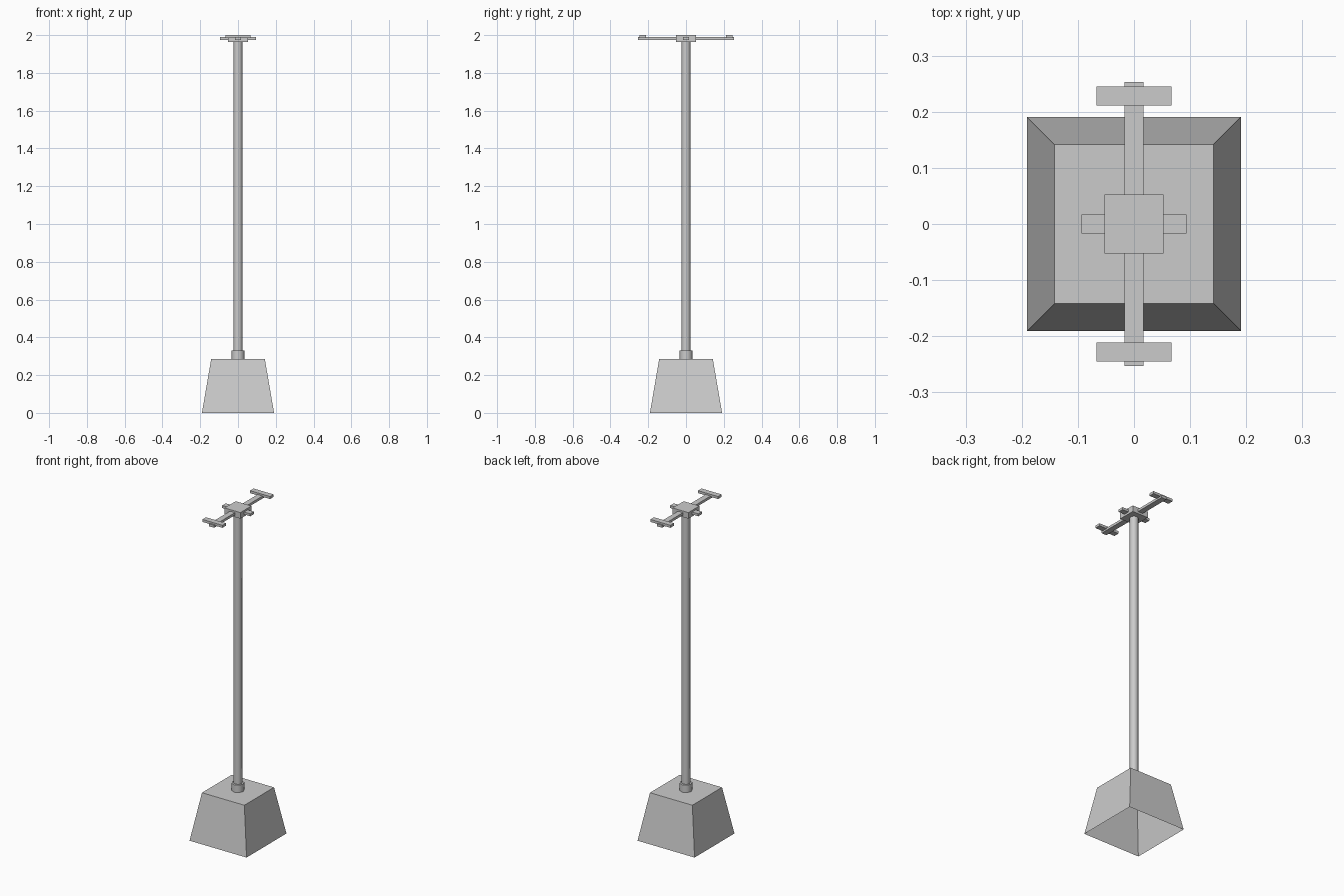
import bpy, bmesh
from math import radians, sqrt
from mathutils import Matrix

if "Cube" in bpy.data.objects:
    bpy.data.objects.remove(bpy.data.objects["Cube"])


def finish(bm, name):
    mesh = bpy.data.meshes.new(name)
    bm.to_mesh(mesh)
    bm.free()
    obj = bpy.data.objects.new(name, mesh)
    bpy.context.collection.objects.link(obj)
    return obj


def box(name, half_x, half_y, z0, z1, y=0.0):
    bm = bmesh.new()
    mat = Matrix.Translation((0, y, (z0 + z1) / 2)) @ Matrix.Diagonal(
        (2 * half_x, 2 * half_y, z1 - z0, 1))
    bmesh.ops.create_cube(bm, size=1, matrix=mat)
    return finish(bm, name)


def column(name, sides, r0, r1, z0, z1, turn=0.0, open_bottom=False):
    bm = bmesh.new()
    mat = Matrix.Translation((0, 0, (z0 + z1) / 2)) @ Matrix.Rotation(turn, 4, 'Z')
    bmesh.ops.create_cone(bm, cap_ends=True, segments=sides, radius1=r0, radius2=r1,
                          depth=z1 - z0, matrix=mat)
    if open_bottom:
        bottom = [f for f in bm.faces if f.normal.z < -0.9]
        bmesh.ops.delete(bm, geom=bottom, context='FACES')
    return finish(bm, name)


def smooth(obj):
    bpy.ops.object.select_all(action='DESELECT')
    bpy.context.view_layer.objects.active = obj
    obj.select_set(True)
    bpy.ops.object.shade_smooth_by_angle(angle=radians(50))


# Tapered foot, hollow underneath
column("base", 4, 0.191 * sqrt(2), 0.142 * sqrt(2), 0, 0.285, radians(45), open_bottom=True)

# Collar and upright pole
smooth(column("collar", 8, 0.035, 0.035, 0.285, 0.33))
smooth(column("pole", 8, 0.024, 0.024, 0.285, 1.965))

# Head block with crossing bars
box("head_block", 0.053, 0.053, 1.963, 2.0)
box("long_arm", 0.017, 0.253, 1.975, 1.99)
box("short_arm", 0.094, 0.017, 1.975, 1.99)

# Cross pads near both ends of the long arm
for label, side in (("front", -1), ("back", 1)):
    box(label + "_pad", 0.067, 0.017, 1.985, 2.0, side * 0.228)
